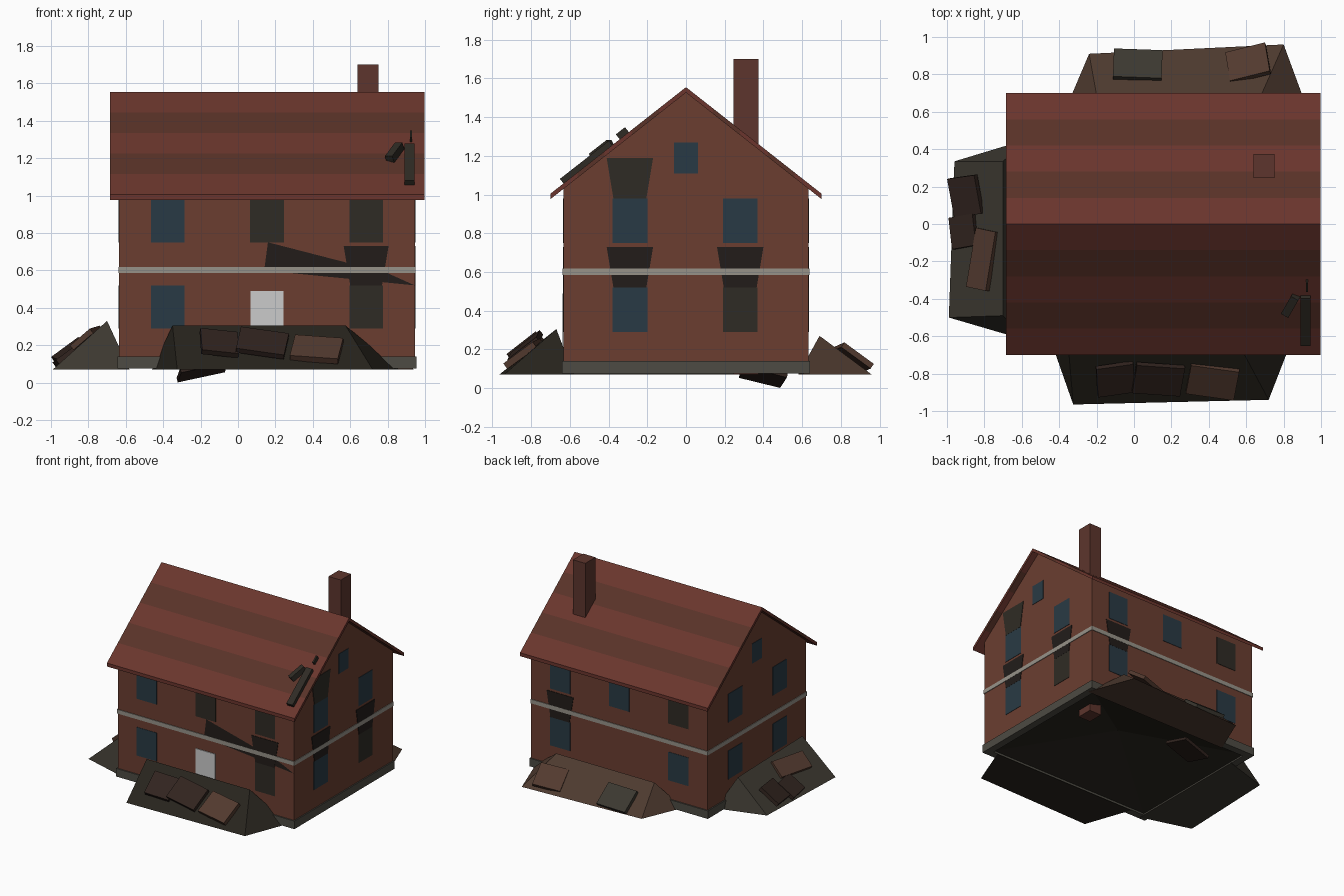
import bpy, bmesh
from math import radians
from mathutils import Matrix, Euler

if "Cube" in bpy.data.objects:
    bpy.data.objects.remove(bpy.data.objects["Cube"])

def mat(name, r, g, b):
    m = bpy.data.materials.new(name)
    m.diffuse_color = (r, g, b, 1)
    m.use_nodes = True
    m.node_tree.nodes["Principled BSDF"].inputs["Base Color"].default_value = m.diffuse_color
    return m

BRICK = mat("brick", .145, .048, .030)
STACK = mat("stack_brick", .11, .036, .026)
TILE = mat("tile_light", .145, .036, .026)
TILE2 = mat("tile_dark", .10, .032, .021)
GLASS = mat("glass", .022, .042, .058)
BURNT = mat("burnt", .028, .024, .018)
SOOT = mat("soot", .016, .012, .010)
STONE = mat("stone", .31, .29, .25)
BASE = mat("base", .075, .070, .056)
HEAP_DARK = mat("rubble_dark", .020, .017, .012)
HEAP_BROWN = mat("rubble_brown", .075, .042, .028)
HEAP_OLIVE = mat("rubble_olive", .045, .040, .030)
SLAB = mat("slab", .03, .017, .013)
SLAB_BROWN = mat("slab_brown", .085, .042, .028)

def mesh(name, verts, faces, *mats, fix=True):
    me = bpy.data.meshes.new(name)
    me.from_pydata(verts, [], faces)
    for m in mats:
        me.materials.append(m)
    if fix:
        bm = bmesh.new()
        bm.from_mesh(me)
        bmesh.ops.recalc_face_normals(bm, faces=bm.faces)
        bm.to_mesh(me)
        bm.free()
    ob = bpy.data.objects.new(name, me)
    bpy.context.collection.objects.link(ob)
    return ob

def box(name, loc, size, m, rot=(0, 0, 0)):
    bm = bmesh.new()
    r = Euler([radians(a) for a in rot]).to_matrix().to_4x4()
    bmesh.ops.create_cube(bm, size=1, matrix=Matrix.Translation(loc) @ r @ Matrix.Diagonal((*size, 1)))
    me = bpy.data.meshes.new(name)
    bm.to_mesh(me)
    bm.free()
    if m:
        me.materials.append(m)
    ob = bpy.data.objects.new(name, me)
    bpy.context.collection.objects.link(ob)
    return ob

X0, X1, Y = -.635, .945, .632
CX = (X0 + X1) / 2

# brick walls with gables, open underneath
prof = [(-Y, .08), (-Y, 1.05), (0, 1.535), (Y, 1.05), (Y, .08)]
v = [(x, y, z) for x in (X0, X1) for y, z in prof]
mesh("walls", v, [(0, 1, 2, 3, 4), (5, 6, 7, 8, 9)] + [(i, i + 1, i + 6, i + 5) for i in range(4)], BRICK)

# plinth ring and string course on all four sides
def ring(name, z0, z1, out, t, m):
    h, zc, lx = z1 - z0, (z0 + z1) / 2, X1 - X0 + 2 * out
    for i, s in enumerate((-1, 1)):
        box(f"{name}_long_{i}", (CX, s * (Y + out - t / 2), zc), (lx, t, h), m)
        box(f"{name}_short_{i}", (CX + s * (lx / 2 - t / 2), 0, zc), (t, 2 * (Y + out - t), h), m)

ring("plinth", .075, .14, .010, .06, BASE)
ring("string_course", .585, .618, .005, .02, STONE)

# striped roof: five tile bands on each slope
RX0, RX1, n = -.685, .998, 5
for s, name in ((-1, "roof_front"), (1, "roof_back")):
    v, f = [], []
    for i in range(n + 1):
        y, z = s * .70 * i / n, 1.555 - .55 * i / n
        v += [(RX0, y, z), (RX1, y, z), (RX0, y, z - .028), (RX1, y, z - .028)]
    for i in range(n):
        a, b = 4 * i, 4 * i + 4
        f += [(a, a + 1, b + 1, b), (a + 2, b + 2, b + 3, a + 3),
              (a, b, b + 2, a + 2), (a + 1, a + 3, b + 3, b + 1)]
    f.append((4 * n, 4 * n + 1, 4 * n + 3, 4 * n + 2))
    roof = mesh(name, v, f, TILE, TILE2)
    for i in range(n):
        for k in range(4):
            roof.data.polygons[4 * i + k].material_index = i % 2

# chimney runs down to the ground
box("chimney", (.695, .31, .885), (.11, .13, 1.63), STACK)

# thin panels on a wall: u runs along the wall
def on(side, u, z, off):
    return {"front": (u, -Y - off, z), "back": (u, Y + off, z),
            "left": (X0 - off, u, z), "right": (X1 + off, u, z)}[side]

def panel(name, side, u, z0, z1, w0, w1, m, off=.003):
    pts = [(u - w0, z0), (u + w0, z0), (u + w1, z1), (u - w1, z1)]
    v = [on(side, a, b, o) for o in (-.005, off) for a, b in pts]
    mesh(name, v, [(0, 1, 2, 3), (4, 5, 6, 7)] +
         [(i, (i + 1) % 4, (i + 1) % 4 + 4, i + 4) for i in range(4)], m)

burnt = {("front", 1, 1), ("front", 2, 1), ("front", 2, 0), ("right", 1, 0), ("back", 0, 1)}
for side, cols in (("front", (-.375, .155, .685)), ("back", (-.375, .155, .685)),
                   ("left", (-.29, .28)), ("right", (-.29, .28))):
    for c, u in enumerate(cols):
        for r, z in enumerate((.29, .75)):
            if len(cols) == 3 and c == 1 and r == 0:
                continue
            panel(f"window_{side}_{c}_{r}", side, u, z, z + .23, .09, .09,
                  BURNT if (side, c, r) in burnt else GLASS)
    if len(cols) == 2:
        panel(f"gable_window_{side}", side, 0, 1.11, 1.27, .063, .063, GLASS)

# soot fans above burnt windows
for i, (side, u, z, m) in enumerate((("front", .685, .52, SOOT), ("back", .685, .52, SOOT),
                                     ("right", -.29, .52, SOOT), ("right", .28, .52, SOOT),
                                     ("right", -.29, .98, BURNT))):
    panel(f"soot_{i}", side, u, z, z + .21, .085, .12, m, .004)

# plain grey door, and the dark scar across the front
box("door", (.155, -Y, .315), (.175, .012, .35), None)
mesh("wall_scar", [(.14, -Y - .003, .60), (.945, -Y - .003, .52), (.8, -Y - .003, .585),
                   (.16, -Y - .003, .75)], [(0, 1, 2, 3)], SOOT, fix=False)

# rubble heaps: outer base, ridge, inner base, each given as two points
def heap(name, m, outer, ridge, inner):
    mesh(name, [*outer, *ridge, *inner],
         [(0, 1, 3, 2), (2, 3, 5, 4), (0, 2, 4), (1, 5, 3), (0, 4, 5, 1)], m)

heap("rubble_front", HEAP_DARK, [(-.325, -.965, .07), (.72, -.94, .07)],
     [(-.35, -.67, .305), (.575, -.67, .305)], [(-.46, -.58, .07), (.86, -.58, .07)])
heap("rubble_back", HEAP_BROWN, [(-.24, .91, .07), (.80, .96, .07)],
     [(-.2, .69, .27), (.68, .69, .27)], [(-.38, .58, .07), (.94, .58, .07)])
heap("rubble_left", HEAP_OLIVE, [(-.99, -.5, .07), (-.96, .335, .07)],
     [(-.70, -.49, .33), (-.70, .335, .31)], [(-.58, -.62, .07), (-.58, .45, .07)])

# mound inside the shell, seen from below
a = .02
mesh("inner_mound", [(X0 + a, -Y + a, .08), (X1 - a, -Y + a, .08), (X1 - a, Y - a, .08),
                     (X0 + a, Y - a, .08), (.16, 0, .28)],
     [(0, 1, 4), (1, 2, 4), (2, 3, 4), (3, 0, 4)], HEAP_DARK)

# loose slabs lying on the heaps
slabs = [((-.10, -.83, .212), (.20, .19, .03), (38, 6, 8), SLAB),
         ((.13, -.83, .212), (.26, .19, .03), (38, 8, -4), SLAB),
         ((.42, -.84, .178), (.26, .19, .035), (36, 4, -8), SLAB_BROWN),
         ((.02, .85, .145), (.26, .19, .03), (-38, 0, -2), HEAP_OLIVE),
         ((.61, .86, .157), (.22, .19, .03), (-36, -6, 14), SLAB_BROWN),
         ((-.90, .15, .172), (.18, .21, .03), (4, -36, 8), SLAB),
         ((-.91, -.04, .15), (.16, .17, .03), (-6, -36, 10), SLAB),
         ((-.81, -.19, .24), (.14, .32, .03), (4, -40, -12), SLAB_BROWN),
         ((-.19, .4, .066), (.26, .22, .025), (-14, -12, 8), SLAB)]
for i, (loc, size, rot, m) in enumerate(slabs):
    box(f"slab_{i}", loc, size, m, rot)

# broken rafters on the front right of the roof
box("rafter_long", (.917, -.51, 1.16), (.055, .32, .05), BURNT, (38, 0, 0))
box("rafter_short", (.84, -.43, 1.222), (.045, .13, .06), BURNT, (34, 0, -30))
box("rafter_end", (.925, -.325, 1.312), (.012, .06, .045), BURNT, (38, 0, 0))
